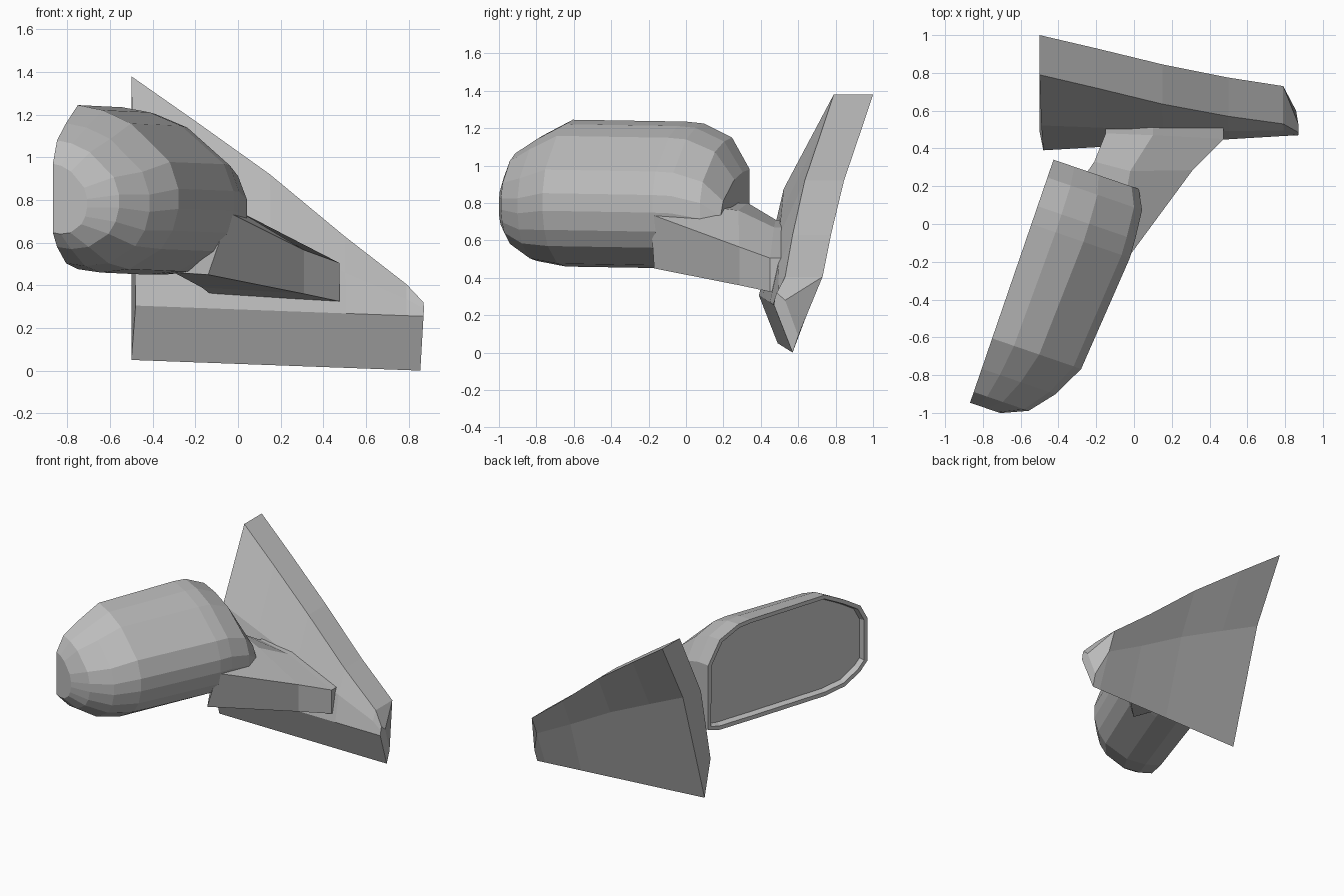
import bpy, bmesh
from mathutils import Vector

cube = bpy.data.objects.get("Cube")
if cube:
    bpy.data.objects.remove(cube, do_unlink=True)

grey = bpy.data.materials.new("plain grey")
grey.use_nodes = True
grey.diffuse_color = (0.5, 0.5, 0.5, 1)
grey.node_tree.nodes["Principled BSDF"].inputs["Base Color"].default_value = (0.5, 0.5, 0.5, 1)


def loft(bm, rings, closed=True):
    """Skin a list of equal-length rings and cap both ends."""
    rows = [[bm.verts.new(p) for p in ring] for ring in rings]
    n = len(rows[0])
    for a, b in zip(rows, rows[1:]):
        for i in range(n if closed else n - 1):
            j = (i + 1) % n
            bm.faces.new((a[i], a[j], b[j], b[i]))
    bm.faces.new(rows[0][::-1])
    bm.faces.new(rows[-1])
    return rows


def finish(bm, name):
    bmesh.ops.recalc_face_normals(bm, faces=bm.faces)
    mesh = bpy.data.meshes.new(name)
    bm.to_mesh(mesh)
    bm.free()
    mesh.materials.append(grey)
    obj = bpy.data.objects.new(name, mesh)
    bpy.context.collection.objects.link(obj)


# Mirror housing: D-shaped sections swept along the slanted glass line
origin = Vector((-0.543, 0, 0))
along = Vector((0.325, 0.946, 0))
out = Vector((0.946, -0.325, 0))
# (depth, height fraction)
section = [(0, .02), (.12, 0), (.27, .02), (.44, .14), (.50, .25), (.53, .38),
           (.53, .5), (.485, .66), (.28, .89), (.13, .97), (0, 1)]
# (distance along, depth scale, bottom, top)
stations = [(-1.0, .32, .64, .97), (-.94, .58, .57, 1.08), (-.81, .78, .49, 1.16),
            (-.64, .94, .46, 1.245), (0, 1.04, .45, 1.235), (.1, 1.03, .45, 1.225),
            (.26, 1.0, .45, 1.15), (.36, .9, .48, .98)]
bm = bmesh.new()
rings = []
for u, k, lo, hi in stations:
    rings.append([origin + along * u + out * (w * k) + Vector((0, 0, lo + f * (hi - lo)))
                  for w, f in section])
rows = loft(bm, rings, closed=False)
# Glass face, inset into a thin rim
glass = bm.faces.new([r[0] for r in rows] + [r[-1] for r in reversed(rows)])
bmesh.ops.recalc_face_normals(bm, faces=bm.faces)
bmesh.ops.inset_region(bm, faces=[glass], thickness=0.03, depth=0)
bmesh.ops.inset_region(bm, faces=[glass], thickness=0.012, depth=-0.04)
finish(bm, "mirror_housing")

# Arm between housing and mounting plate
arm_rings = [
    [(-.04, -.19, .74), (-.14, -.17, .45), (-.3, .2, .46), (-.3, .2, .8), (-.05, .12, .78)],
    [(.31, .285, .565), (.31, .285, .36), (-.17, .32, .39), (-.21, .33, .80), (-.02, .28, .76)],
    [(.475, .45, .505), (.475, .45, .325), (-.13, .44, .36), (-.15, .48, .71), (.1, .47, .67)],
    [(.475, .55, .505), (.475, .5, .325), (-.13, .54, .36), (-.15, .6, .71), (.1, .57, .67)],
]
bm = bmesh.new()
loft(bm, arm_rings)
finish(bm, "mirror_arm")

# Triangular mounting plate: sections from the tall end to the low tip
# (x, height of sloping edge, its front y, its back y)
slope = [(-.5, 1.38, .79, 1.0), (-.2, 1.17, .72, .93), (.15, .92, .635, .845),
         (.5, .63, .57, .775), (.79, .405, .53, .73)]
bm = bmesh.new()
rings = []
for x, top, front, back in slope:
    t = (x + .5) / 1.36
    foot = Vector((x, .49 + .08 * t, .05 - .05 * t))
    step = Vector((x + .02 * (1 - t), .39 + .08 * t, .305 - .05 * t))
    crest = Vector((x, front, top))
    rear = Vector((x, back, top))
    waist = step.lerp(crest, .53)
    waist.y -= .08 * (1 - t)
    belly = foot.lerp(rear, .65)
    belly.y -= .07 * (1 - t)
    rings.append([foot, step, waist, crest, rear, belly])
rings.append([(.855, .57, 0), (.87, .47, .255), (.872, .475, .29),
              (.87, .485, .32), (.87, .53, .28), (.858, .6, .09)])
loft(bm, rings)
finish(bm, "mounting_plate")
